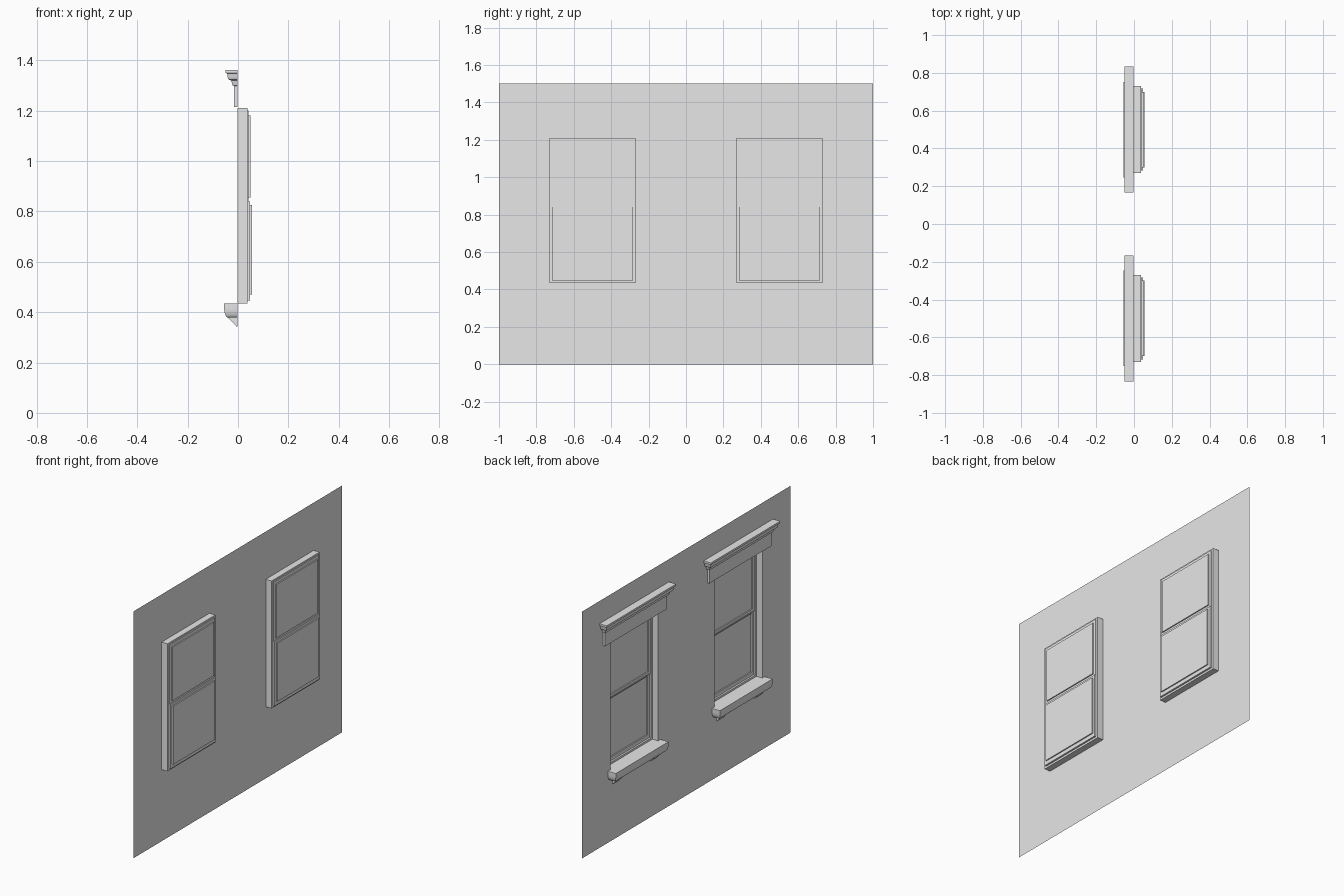
import bpy
import bmesh
import math

cube = bpy.data.objects.get("Cube")
if cube:
    bpy.data.objects.remove(cube)

WALL_X = -0.002
HALF_W, SILL_Z, HEAD_Z = 0.23, 0.435, 1.21   # window opening
CENTRES = {"right": -0.5, "left": 0.5}

plaster = bpy.data.materials.new("plain_grey")
plaster.use_nodes = True
GREY = (0.8, 0.8, 0.8, 1)
plaster.diffuse_color = GREY
plaster.node_tree.nodes["Principled BSDF"].inputs["Base Color"].default_value = GREY


def finish(bm, name, smooth=False, closed=False):
    if closed:
        bmesh.ops.recalc_face_normals(bm, faces=bm.faces)
    mesh = bpy.data.meshes.new(name)
    bm.to_mesh(mesh)
    bm.free()
    mesh.materials.append(plaster)
    obj = bpy.data.objects.new(name, mesh)
    bpy.context.collection.objects.link(obj)
    if smooth:
        bpy.ops.object.select_all(action='DESELECT')
        obj.select_set(True)
        bpy.context.view_layer.objects.active = obj
        bpy.ops.object.shade_smooth_by_angle(angle=math.radians(30))
    return obj


def shell(name, centre, loops, fill):
    """Nested rectangles (x, half width, bottom, top) bridged into an open shell."""
    bm = bmesh.new()
    rings = [[bm.verts.new((x, centre + s * h, z))
              for s, z in ((1, z0), (-1, z0), (-1, z1), (1, z1))]
             for x, h, z0, z1 in loops]
    for a, b in zip(rings, rings[1:]):
        for i in range(4):
            j = (i + 1) % 4
            bm.faces.new((a[i], a[j], b[j], b[i]))
    if fill:
        bm.faces.new(rings[-1])
    return finish(bm, name)


def moulding(name, centre, half, profile, returns=True, smooth=True):
    """Profile of (depth, z) run along the wall; its ends return to the wall."""
    bm = bmesh.new()
    rows = []
    for d, z in profile:
        h = half + (d if returns else 0)
        rows.append([bm.verts.new((WALL_X - dx, centre + s * h, z))
                     for dx, s in ((0, -1), (d, -1), (d, 1), (0, 1))])
    for a, b in zip(rows, rows[1:]):
        for i in range(4):
            j = (i + 1) % 4
            bm.faces.new((a[i], a[j], b[j], b[i]))
    bm.faces.new(rows[0])
    bm.faces.new(rows[-1])
    return finish(bm, name, smooth, closed=True)


def arc(start, end, n=6):
    """Quarter curve from start to end, leaving vertically."""
    (d0, z0), (d1, z1) = start, end
    return [(d1 + (d0 - d1) * math.cos(t), z0 + (z1 - z0) * math.sin(t))
            for t in (math.pi / 2 * i / n for i in range(n + 1))]


# Wall sheet with two openings
bm = bmesh.new()
ys = [-1] + [c + s * HALF_W for c in CENTRES.values() for s in (-1, 1)] + [1]
zs = [0, SILL_Z, HEAD_Z, 1.5]
grid = [[bm.verts.new((WALL_X, y, z)) for z in zs] for y in ys]
for i in range(len(ys) - 1):
    for j in range(len(zs) - 1):
        if not (i in (1, 3) and j == 1):
            bm.faces.new((grid[i][j], grid[i][j + 1], grid[i + 1][j + 1], grid[i + 1][j]))
finish(bm, "wall")

# Moulding profiles, top to bottom
cornice = [(0.048, 1.362), (0.048, 1.35), (0.042, 1.348)]
cornice += arc((0.04, 1.342), (0.032, 1.322), 4)
cornice += [(0.025, 1.32), (0.02, 1.3), (0.013, 1.298), (0.013, 1.215)]
sill = [(0.053, SILL_Z)] + arc((0.053, 0.415), (0.037, 0.378))
bracket = [(0.037, 0.378), (0.004, 0.343)]

for side, c in CENTRES.items():
    # Reveal and the narrow stop around the sashes
    shell(side + "_window_reveal", c,
          [(WALL_X, HALF_W, SILL_Z, HEAD_Z), (0.037, HALF_W, SILL_Z, HEAD_Z),
           (0.037, 0.217, 0.447, 1.2)], False)
    # Sashes: frame, then a deeper pane; the lower sash sits further in
    shell(side + "_upper_sash", c,
          [(0.037, 0.217, 0.84, 1.2), (0.042, 0.217, 0.84, 1.2),
           (0.042, 0.2, 0.855, 1.18), (0.049, 0.2, 0.855, 1.18)], True)
    shell(side + "_lower_sash", c,
          [(0.037, 0.217, 0.447, 0.84), (0.048, 0.217, 0.447, 0.84),
           (0.048, 0.2, 0.47, 0.825), (0.055, 0.2, 0.47, 0.825)], True)
    # Trim on the outside of the wall
    moulding(side + "_cornice", c, 0.285, cornice)
    moulding(side + "_sill", c, 0.2, sill)
    for s, end in ((-1, "right"), (1, "left")):
        moulding(f"{side}_sill_{end}_bracket", c + s * 0.18, 0.03, bracket,
                 returns=False, smooth=False)
